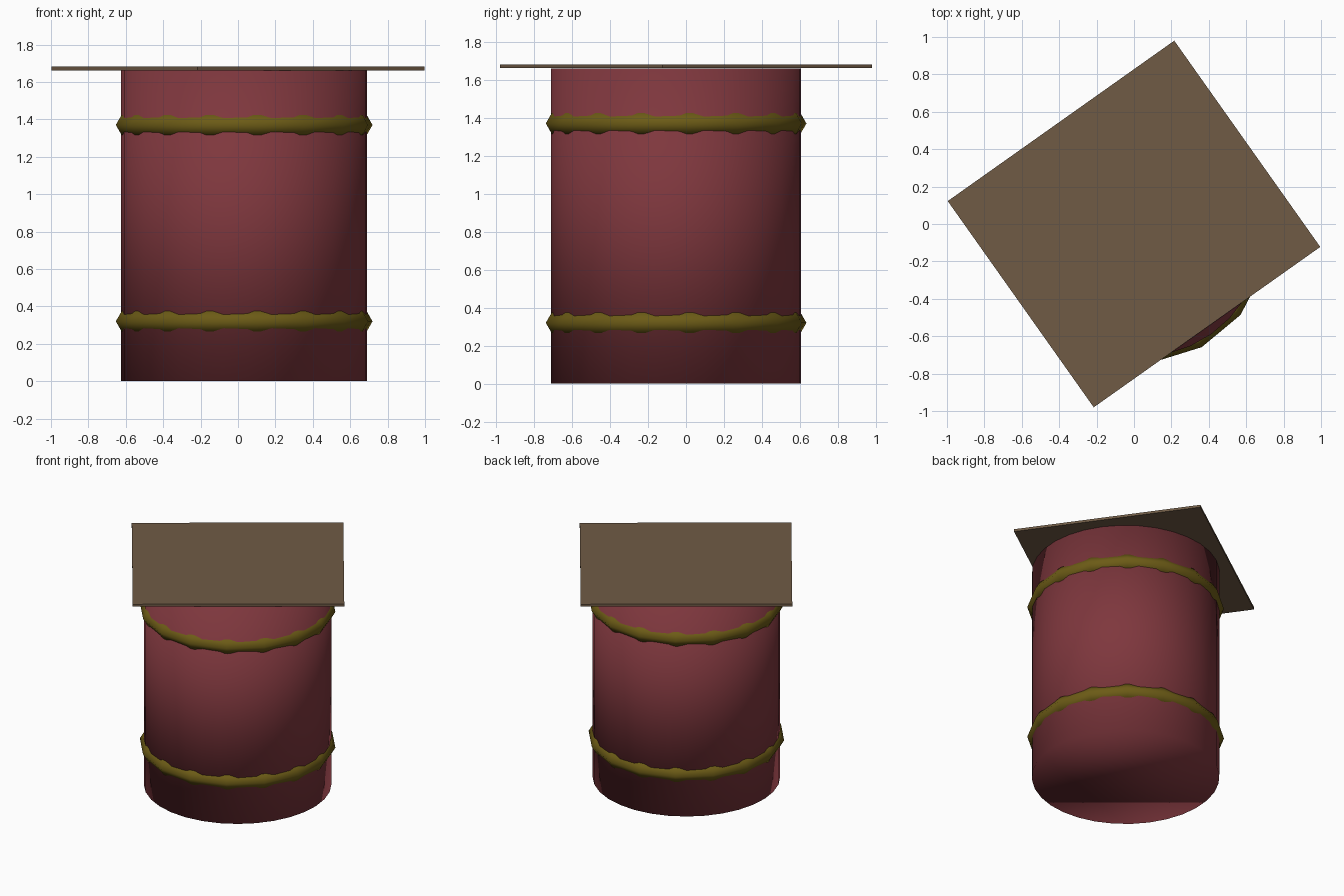
import bpy
from math import radians

if "Cube" in bpy.data.objects:
    bpy.data.objects.remove(bpy.data.objects["Cube"])

CX, CY = 0.033, -0.052   # barrel axis, slightly off the lid centre


def paint(obj, name, color):
    mat = bpy.data.materials.get(name) or bpy.data.materials.new(name)
    mat.diffuse_color = (*color, 1)
    mat.use_nodes = True
    mat.node_tree.nodes["Principled BSDF"].inputs["Base Color"].default_value = mat.diffuse_color
    obj.data.materials.append(mat)


def smooth(obj):
    for p in obj.data.polygons:
        p.use_smooth = True


# Barrel body: fully smooth-shaded closed cylinder
bpy.ops.mesh.primitive_cylinder_add(vertices=32, radius=0.658, depth=1.66,
                                    location=(CX, CY, 0.83),
                                    rotation=(0, 0, radians(35.3)))
body = bpy.context.object
body.name = "barrel_body"
smooth(body)
paint(body, "body_red", (0.21, 0.038, 0.047))

# Two hoops with a hexagonal cross-section
for name, z in (("lower_hoop", 0.32), ("upper_hoop", 1.37)):
    bpy.ops.mesh.primitive_torus_add(major_segments=16, minor_segments=6,
                                     major_radius=0.627, minor_radius=0.063,
                                     location=(CX, CY, z),
                                     rotation=(0, 0, radians(6)))
    hoop = bpy.context.object
    hoop.name = name
    smooth(hoop)
    paint(hoop, "hoop_gold", (0.15, 0.105, 0.008))

# Thin rectangular board lying on top
bpy.ops.mesh.primitive_cube_add(size=1, location=(0, 0, 1.672),
                                rotation=(0, 0, radians(35.3)))
lid = bpy.context.object
lid.name = "lid_board"
lid.scale = (1.484, 1.351, 0.019)
paint(lid, "lid_brown", (0.16, 0.105, 0.06))
